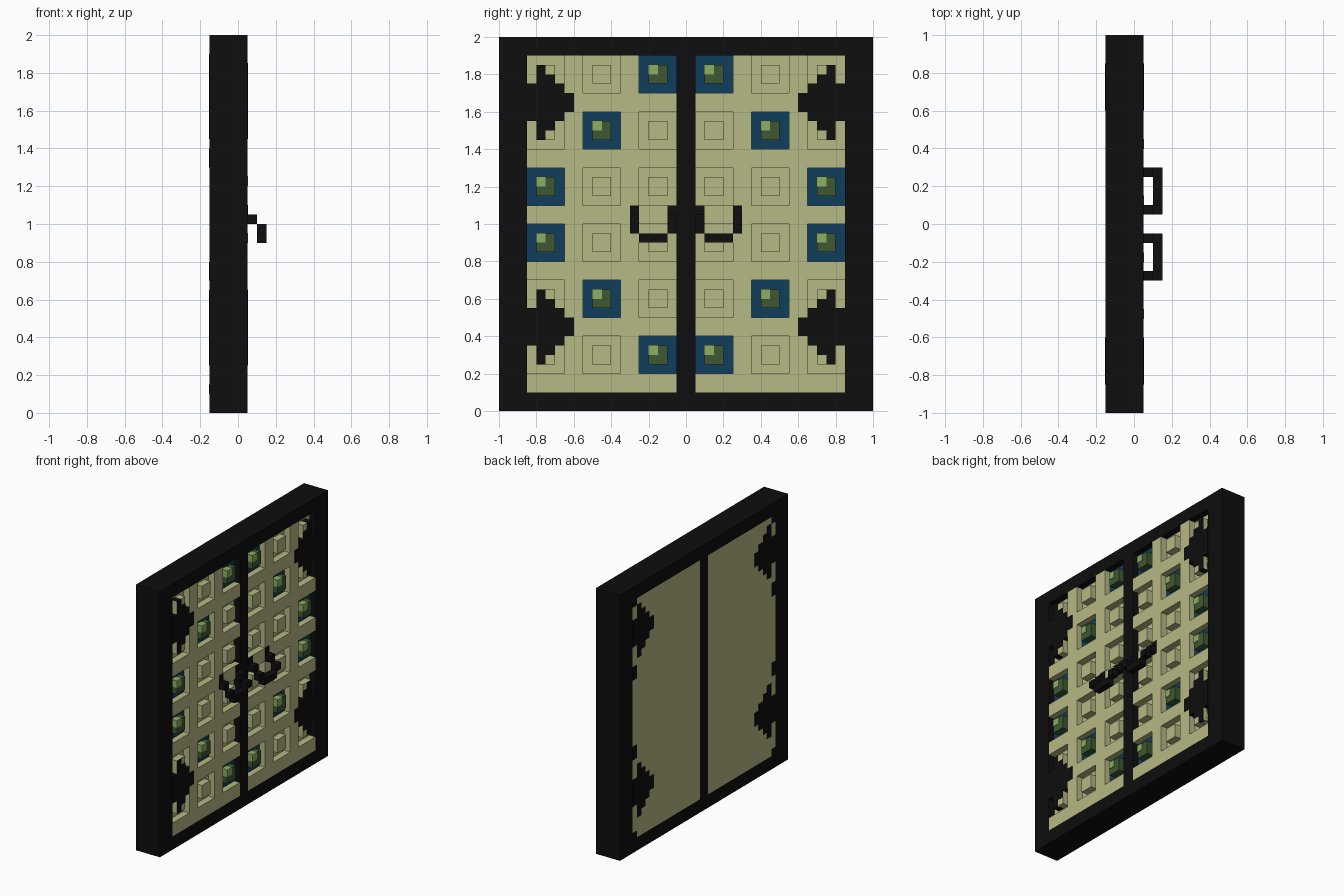
import bpy, bmesh
from mathutils import Matrix, Vector

cube = bpy.data.objects.get("Cube")
if cube:
    bpy.data.objects.remove(cube, do_unlink=True)


def srgb(*rgb):
    return tuple(((c / 255 + 0.055) / 1.055) ** 2.4 if c > 10 else c / 255 / 12.92
                 for c in rgb) + (1.0,)


def material(name, *rgb):
    m = bpy.data.materials.new(name)
    m.use_nodes = True
    m.diffuse_color = srgb(*rgb)
    m.node_tree.nodes["Principled BSDF"].inputs["Base Color"].default_value = srgb(*rgb)
    return m


BLACK = material("black iron", 14, 14, 14)
OLIVE = material("pale olive", 182, 184, 132)
BLUE = material("deep blue", 15, 62, 92)
GREEN = material("dark green", 62, 88, 50)
LIGHT = material("light green", 142, 174, 98)


def boxes(name, mat, spans):
    """One object from boxes given as (x0, x1, y0, y1, z0, z1)."""
    bm = bmesh.new()
    for x0, x1, y0, y1, z0, z1 in spans:
        mid = Vector((x0 + x1, y0 + y1, z0 + z1)) / 2
        size = Vector((x1 - x0, y1 - y0, z1 - z0))
        bmesh.ops.create_cube(bm, size=1, matrix=Matrix.Translation(mid) @ Matrix.Diagonal(size.to_4d()))
    me = bpy.data.meshes.new(name)
    bm.to_mesh(me)
    bm.free()
    me.materials.append(mat)
    ob = bpy.data.objects.new(name, me)
    bpy.context.collection.objects.link(ob)
    return ob


def mirrored(spans):
    """Repeat boxes on the -y leaf."""
    return spans + [(a, b, -d, -c, e, f) for a, b, c, d, e, f in spans]


BACK, FLOOR, FACE = -0.15, 0.0, 0.05
V = 0.05      # block size
LIP = 0.003   # keeps overlaid ironwork clear of the boards

# Frame: rails, jambs and centre stile
boxes("frame", BLACK, mirrored([(BACK, FACE, 0.85, 1, 0, 2)]) + [
    (BACK, FACE, -0.85, 0.85, 0, 0.1),
    (BACK, FACE, -0.85, 0.85, 1.9, 2),
    (BACK, FACE, -0.05, 0.05, 0.1, 1.9)])

# Backing boards of both leaves
boxes("door_boards", OLIVE, mirrored([(BACK, FLOOR, 0.05, 0.85, 0.1, 1.9)]))

# Raised lattice leaving a 3 x 6 grid of recesses on each leaf
rows = [0.2 + 0.3 * i for i in range(6)]
cols = [0.05 + 0.3 * i for i in range(3)]
lattice = [(FLOOR, FACE, 0.05, 0.85, z - 0.1, z) for z in rows]
lattice += [(FLOOR, FACE, y, y + 0.1, z, z + 0.2) for z in rows for y in (0.25, 0.55)]
boxes("lattice", OLIVE, mirrored(lattice))

# Studs in plain recesses, gems on blue in the diamond pattern
gem_col = [0, 1, 2, 2, 1, 0]
studs, tiles, gems = [], [], []
for r, z in enumerate(rows):
    for c, y in enumerate(cols):
        stud = (FLOOR, FACE, y + V, y + 3 * V, z + V, z + 3 * V)
        if c == gem_col[r]:
            tiles.append((FLOOR, 0.004, y, y + 0.2, z, z + 0.2))
            gems.append(stud)
        else:
            studs.append(stud)
boxes("studs", OLIVE, mirrored(studs))
boxes("gem_settings", BLUE, mirrored(tiles))
gems = mirrored(gems)
boxes("gems", GREEN, gems)
# Glint block in the same upper corner of every gem
boxes("gem_glints", LIGHT, [(FLOOR, FACE + LIP, y0 - LIP, y0 + V, z1 - V, z1 + LIP)
                            for _, _, y0, _, _, z1 in gems])

# Stepped hinge brackets, passing through the door
half_heights = [0.05, 0.1, 0.15, 0.2, 0.1]
hinges = [(BACK - LIP, FACE + LIP, 0.6 + V * i, 0.65 + V * i, zc - h, zc + h)
          for zc in (0.45, 1.65) for i, h in enumerate(half_heights)]
boxes("hinge_brackets", BLACK, mirrored(hinges))

# Small iron nubs along the jambs on the back
boxes("back_nubs", BLACK, mirrored([
    (BACK - LIP, BACK + V, 0.8, 0.85, z0, z1)
    for z0, z1 in ((0.1, 0.15), (0.7, 0.8), (1.3, 1.4), (1.85, 1.9))]))

# Handles: wall plates, posts and a hanging pull
plates, posts, pulls = [], [], [(0.1, 0.15, 0.1, 0.25, 0.9, 0.95)]
for y in (0.05, 0.25):
    plates.append((FLOOR, FACE + LIP, y, y + V, 1.0, 1.1))
    posts.append((FACE, 0.1, y, y + V, 1.0, 1.05))
    pulls.append((0.1, 0.15, y, y + V, 0.95, 1.0))
boxes("handle_plates", BLACK, mirrored(plates))
boxes("handle_posts", BLACK, mirrored(posts))
boxes("handle_pulls", BLACK, mirrored(pulls))
